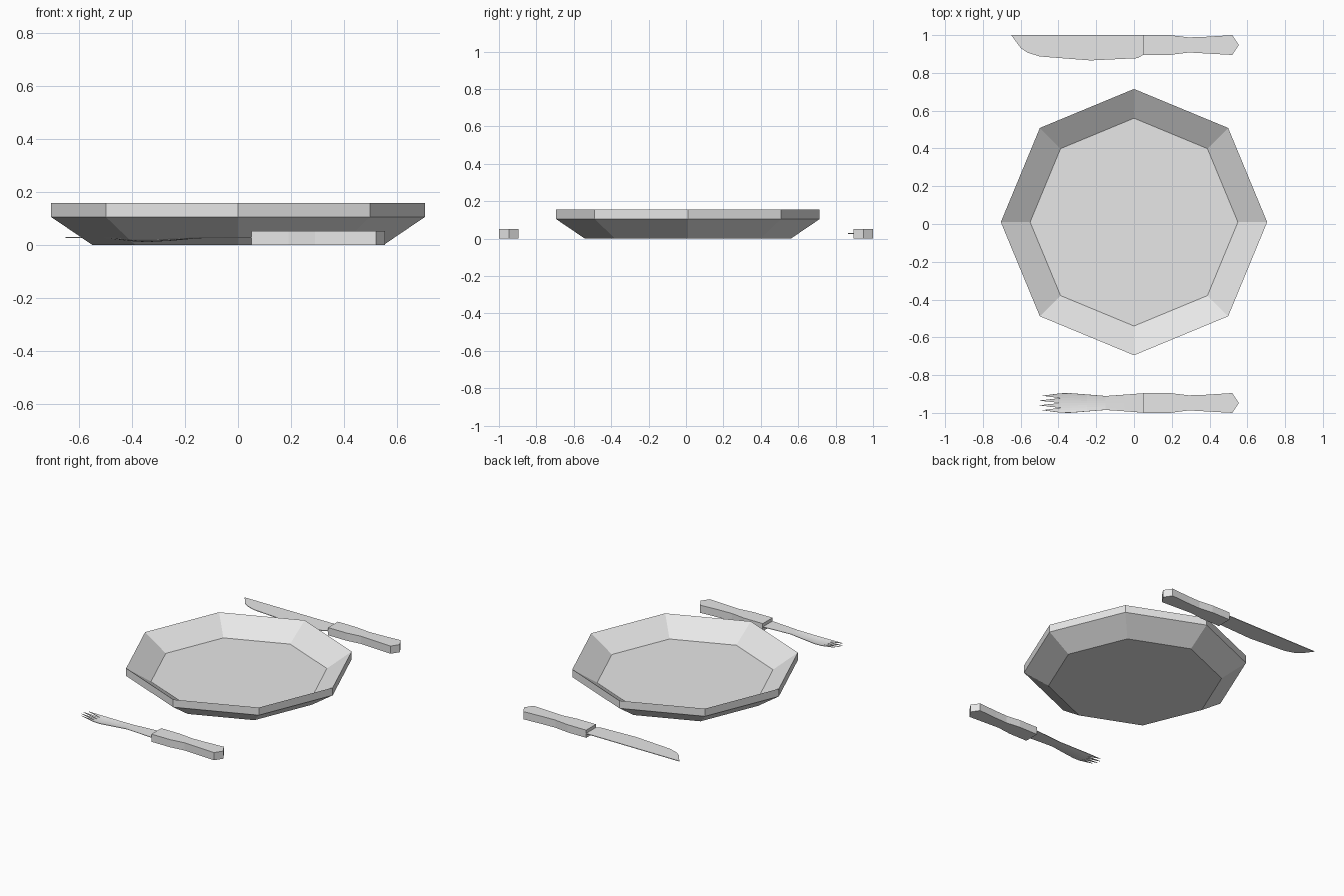
import bpy, bmesh, math

cube = bpy.data.objects.get("Cube")
if cube:
    bpy.data.objects.remove(cube)

# Single flat colour
grey = bpy.data.materials.new("light_grey")
grey.use_nodes = True
COLOUR = (0.8, 0.8, 0.8, 1)
grey.diffuse_color = COLOUR
grey.node_tree.nodes["Principled BSDF"].inputs["Base Color"].default_value = COLOUR


def finish(name, bm, fix_normals=True):
    if fix_normals:
        bmesh.ops.recalc_face_normals(bm, faces=bm.faces[:])
    mesh = bpy.data.meshes.new(name)
    bm.to_mesh(mesh)
    bm.free()
    mesh.materials.append(grey)
    obj = bpy.data.objects.new(name, mesh)
    bpy.context.collection.objects.link(obj)
    return obj


def extrude_outline(name, outline, z0, z1, dy=0):
    """Prism from a flat outline."""
    bm = bmesh.new()
    low = [bm.verts.new((x, y + dy, z0)) for x, y in outline]
    high = [bm.verts.new((x, y + dy, z1)) for x, y in outline]
    bm.faces.new(low[::-1])
    bm.faces.new(high)
    n = len(outline)
    for i in range(n):
        j = (i + 1) % n
        bm.faces.new((low[i], low[j], high[j], high[i]))
    return finish(name, bm)


# Plate: eight-sided rings from underside, over the rim, down to the floor
bm = bmesh.new()
rings = []
for r, z in [(0.55, 0), (0.705, 0.105), (0.705, 0.157), (0.55, 0.054)]:
    rings.append([bm.verts.new((r * math.cos(a), r * math.sin(a) + 0.01, z))
                  for a in (k * math.pi / 4 for k in range(8))])
for a, b in zip(rings, rings[1:]):
    for i in range(8):
        j = (i + 1) % 8
        bm.faces.new((a[i], a[j], b[j], b[i]))
bm.faces.new(rings[0][::-1])
bm.faces.new(rings[-1])
finish("plate", bm)

# Handles: one shared waisted outline
handle = [(0.05, 0.895), (0.19, 0.895), (0.29, 0.908), (0.38, 0.903),
          (0.52, 0.895), (0.555, 0.948), (0.52, 1.0), (0.38, 0.991),
          (0.29, 0.988), (0.19, 1.0), (0.05, 1.0)]
extrude_outline("knife_handle", handle, 0, 0.052)
extrude_outline("fork_handle", handle, 0, 0.052, dy=-1.895)

# Knife blade
blade = [(-0.65, 1.0), (-0.6, 0.932), (-0.565, 0.908), (-0.5, 0.887),
         (-0.36, 0.876), (-0.23, 0.866), (0.02, 0.878), (0.055, 0.9),
         (0.055, 1.0)]
extrude_outline("knife_blade", blade, 0.026, 0.03)

# Fork head: dished strip ending in four pointed tines
bm = bmesh.new()
COLS = 8
CENTRE_Y = -0.9475
rows = []
# Stations: x, half width, edge height, dish depth
for x, half, z, dish in [(0.055, 0.052, 0.028, 0), (-0.05, 0.044, 0.028, 0),
                         (-0.15, 0.037, 0.027, 0.001), (-0.25, 0.045, 0.022, 0.005),
                         (-0.34, 0.052, 0.018, 0.006), (-0.39, 0.051, 0.019, 0.005)]:
    row = []
    for c in range(COLS + 1):
        t = 2 * c / COLS - 1
        row.append(bm.verts.new((x, CENTRE_Y + half * t, z - dish * (1 - t * t))))
    rows.append(row)
for a, b in zip(rows, rows[1:]):
    for c in range(COLS):
        bm.faces.new((a[c], a[c + 1], b[c + 1], b[c]))
last = rows[-1]
for c, reach in zip(range(0, COLS, 2), (0.485, 0.505, 0.505, 0.485)):
    tip = bm.verts.new((-reach, last[c + 1].co.y, 0.027))
    bm.faces.new((last[c], last[c + 1], tip))
    bm.faces.new((last[c + 1], last[c + 2], tip))
fork = finish("fork_head", bm)
thick = fork.modifiers.new("thickness", "SOLIDIFY")
thick.thickness = 0.003
thick.offset = 0
